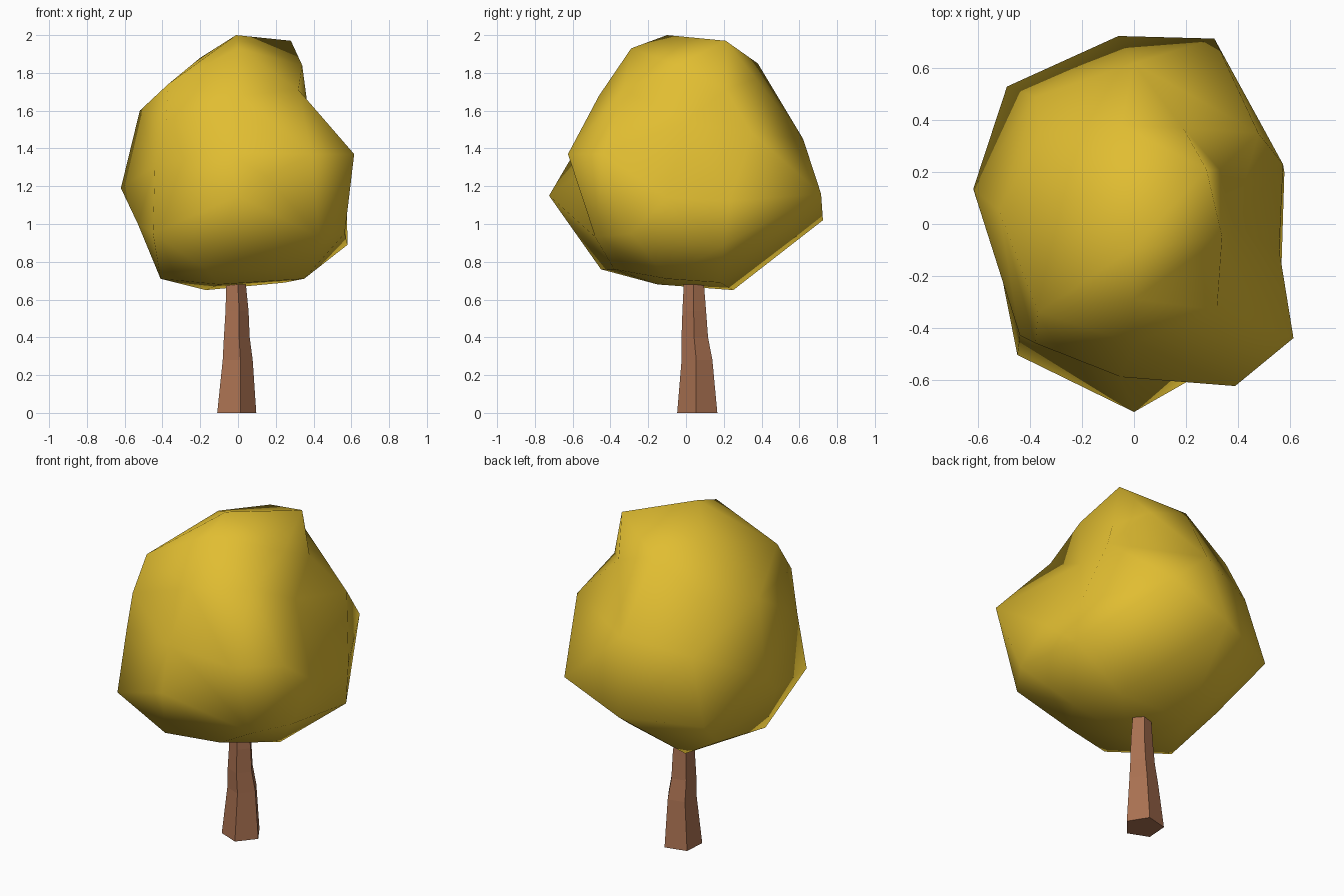
import bpy, bmesh, math
from mathutils import Vector

if "Cube" in bpy.data.objects:
    bpy.data.objects.remove(bpy.data.objects["Cube"])


def material(name, rgb):
    m = bpy.data.materials.new(name)
    m.diffuse_color = (*rgb, 1)
    m.use_nodes = True
    m.node_tree.nodes["Principled BSDF"].inputs["Base Color"].default_value = m.diffuse_color
    return m


def add_object(name, bm, mat):
    bmesh.ops.recalc_face_normals(bm, faces=bm.faces)
    me = bpy.data.meshes.new(name)
    bm.to_mesh(me)
    bm.free()
    me.materials.append(mat)
    ob = bpy.data.objects.new(name, me)
    bpy.context.collection.objects.link(ob)
    return ob


yellow = material("autumn yellow", (0.75, 0.51, 0.031))
brown = material("bark brown", (0.40, 0.165, 0.083))

# Crown: lumpy, star-shaped blob given by its corner points
corners = [
    # top
    (-.01, -.10, 2.0), (.28, .21, 1.97), (0, -.29, 1.93), (-.20, .10, 1.88),
    (.34, -.05, 1.84), (-.05, .38, 1.85), (.32, -.33, 1.71), (.19, .37, 1.77),
    # shoulder
    (0, -.46, 1.68), (-.37, -.34, 1.74), (-.38, -.46, 1.55), (-.52, .05, 1.60),
    (-.36, .35, 1.66), (0, .62, 1.45), (.48, .35, 1.48), (.38, 0, 1.54),
    (.33, .21, 1.71),
    # belly
    (.615, -.44, 1.37), (.39, -.625, 1.37), (-.05, -.59, 1.38), (-.44, -.43, 1.31),
    (-.62, .135, 1.19), (-.38, .49, 1.38), (-.49, .53, 1.0), (-.06, .725, 1.02),
    (.31, .715, 1.16), (.575, .23, 1.12), (.56, -.10, 1.14), (.565, -.29, .95),
    (.15, -.585, 1.25), (0, -.725, 1.15), (-.45, -.505, .95), (-.53, -.10, 1.0),
    (.58, .20, .89),
    # underside
    (.43, -.48, .93), (.35, -.10, .71), (-.17, .25, .65), (.25, .18, .69),
    (-.41, -.17, .71), (-.10, -.15, .68), (-.17, -.45, .76), (.15, -.38, .76),
    (-.38, .24, .77),
]
centre = Vector((0, 0, 1.3))
bm = bmesh.new()
target = {}
for c in corners:   # connect the points on a unit sphere, then push them out
    v = bm.verts.new((Vector(c) - centre).normalized())
    target[v] = Vector(c)
bmesh.ops.convex_hull(bm, input=bm.verts[:])
for v in bm.verts:
    v.co = target[v]
crown = add_object("crown", bm, yellow)
bpy.context.view_layer.objects.active = crown
crown.select_set(True)
bpy.ops.object.shade_smooth_by_angle(angle=math.radians(75))
crown.select_set(False)

# Trunk: tapering five-sided loft with flat faces (x, y, z, radius)
rings = [(-.015, .062, 0, .112), (-.008, .06, .28, .086), (-.012, .048, .40, .074),
         (-.010, .045, .54, .066), (-.020, .04, .85, .045)]
bm = bmesh.new()
loops = []
for x, y, z, r in rings:
    loops.append([bm.verts.new((x + r * math.cos(math.radians(72 * i - 76)),
                                y + r * math.sin(math.radians(72 * i - 76)), z))
                  for i in range(5)])
for a, b in zip(loops, loops[1:]):
    for i in range(5):
        j = (i + 1) % 5
        bm.faces.new((a[i], a[j], b[j], b[i]))
bm.faces.new(loops[0][::-1])
bm.faces.new(loops[-1])
add_object("trunk", bm, brown)
